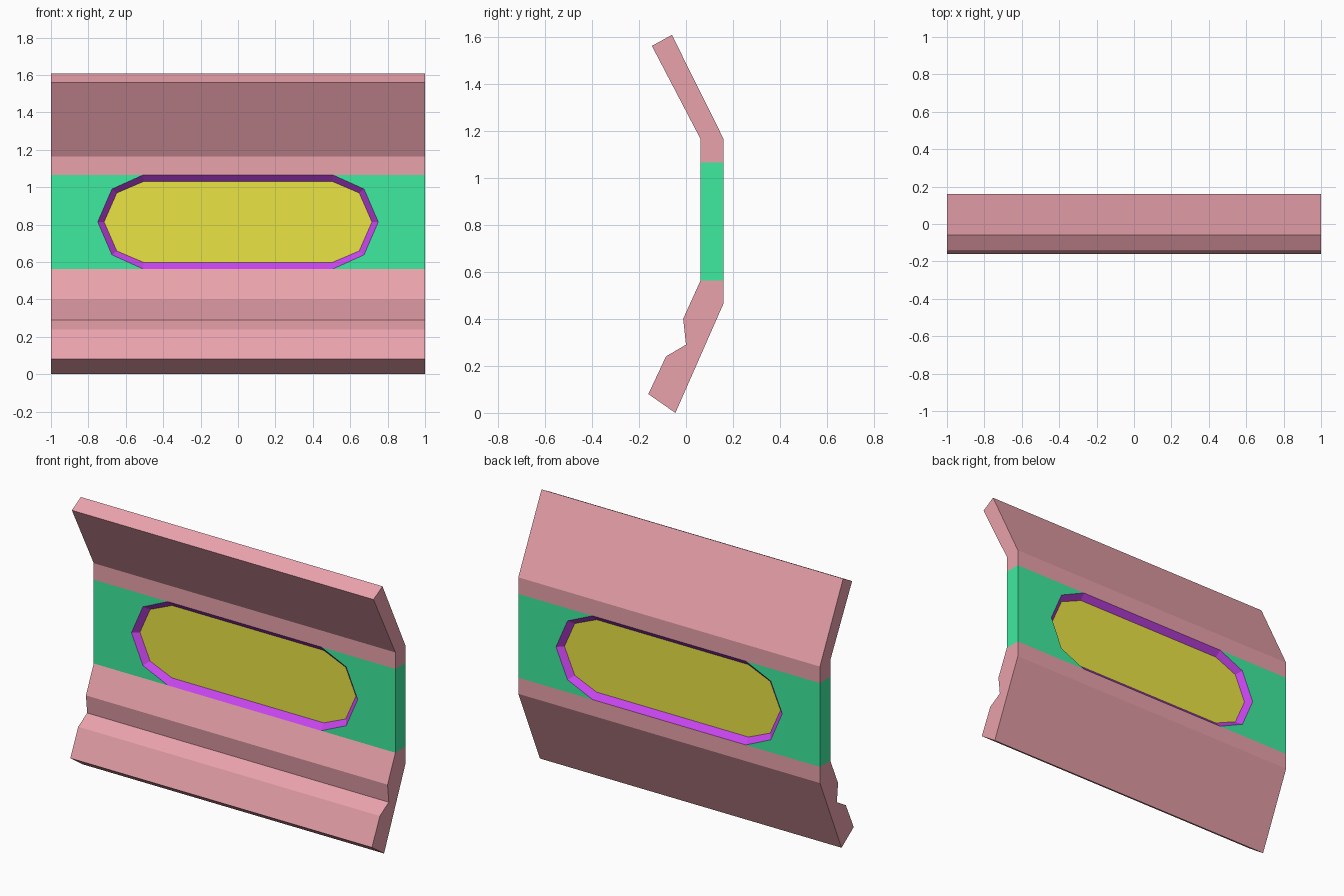
import bpy, bmesh

if "Cube" in bpy.data.objects:
    bpy.data.objects.remove(bpy.data.objects["Cube"])

RED, GREEN = (0.82, 0.36, 0.41), (0.05, 0.83, 0.35)
PURPLE, YELLOW = (0.58, 0.06, 0.86), (0.82, 0.78, 0.06)
BOT, TOP, MID = 0.563, 1.065, 0.814        # panel heights
FRONT, BACK, INSET = 0.062, 0.16, 0.032    # panel depths, glass recess


def part(name, polys, color):
    """Object from polygons, with shared corners welded."""
    bm = bmesh.new()
    for poly in polys:
        bm.faces.new([bm.verts.new(p) for p in poly])
    bmesh.ops.remove_doubles(bm, verts=bm.verts, dist=1e-5)
    me = bpy.data.meshes.new(name)
    bm.to_mesh(me)
    bm.free()
    mat = bpy.data.materials.new(name + "_colour")
    mat.diffuse_color = (*color, 1)
    mat.use_nodes = True
    mat.node_tree.nodes["Principled BSDF"].inputs["Base Color"].default_value = mat.diffuse_color
    me.materials.append(mat)
    bpy.context.collection.objects.link(bpy.data.objects.new(name, me))


def wall(name, profile):
    """Extrude a (y, z) profile along x; the side joining the panel stays open."""
    r = [(1, y, z) for y, z in profile]
    l = [(-1, y, z) for y, z in profile]
    sides = [[r[i], l[i], l[i + 1], r[i + 1]] for i in range(len(r) - 1)]
    part(name, sides + [r, l[::-1]], RED)


def octagonal_ring(tip, shoulder, corner, dz_shoulder, dz_corner):
    """Ten-sided window outline in (x, z), counter-clockwise from the right tip."""
    half = [(tip, 0), (shoulder, dz_shoulder), (corner, dz_corner),
            (-corner, dz_corner), (-shoulder, dz_shoulder)]
    return [(x, MID + z) for x, z in half] + [(-x, MID - z) for x, z in half]


def at(y, ring):
    return [(x, y, z) for x, z in ring]


# Folded walls above and below the panel
wall("upper_wall", [(BACK, TOP), (BACK, 1.164), (-0.06, 1.607),
                    (-0.145, 1.56), (FRONT, 1.164), (FRONT, TOP)])
wall("lower_wall", [(FRONT, BOT), (-0.012, 0.40), (0, 0.29), (-0.085, 0.24),
                    (-0.16, 0.08), (-0.045, 0), (BACK, 0.466), (BACK, BOT)])

outer = octagonal_ring(0.75, 0.674, 0.508, 0.176, TOP - MID)
inner = octagonal_ring(0.716, 0.648, 0.503, 0.155, 0.217)

# Green panel ends on both sides of the window
for side, s in (("right", 1), ("left", -1)):
    hole = outer[-2:] + outer[:3] if s == 1 else outer[3:8]
    face = hole + [(s, s * (TOP - MID) + MID), (s, MID - s * (TOP - MID))]
    face = face[::-1]
    edge = [(s, FRONT, BOT), (s, BACK, BOT), (s, BACK, TOP), (s, FRONT, TOP)]
    part(side + "_panel", [at(FRONT, face), at(BACK, face[::-1]), edge[::s]], GREEN)

# Bevelled window frame, front and back
polys = []
for y_out, y_in, step in ((FRONT, FRONT + INSET, 1), (BACK, BACK - INSET, -1)):
    o, i = at(y_out, outer), at(y_in, inner)
    for a in range(10):
        b = (a + 1) % 10
        polys.append([o[a], o[b], i[b], i[a]][::step])
part("window_frame", polys, PURPLE)

# Window glass, front and back panes
part("window_glass", [at(FRONT + INSET, inner), at(BACK - INSET, inner[::-1])], YELLOW)
